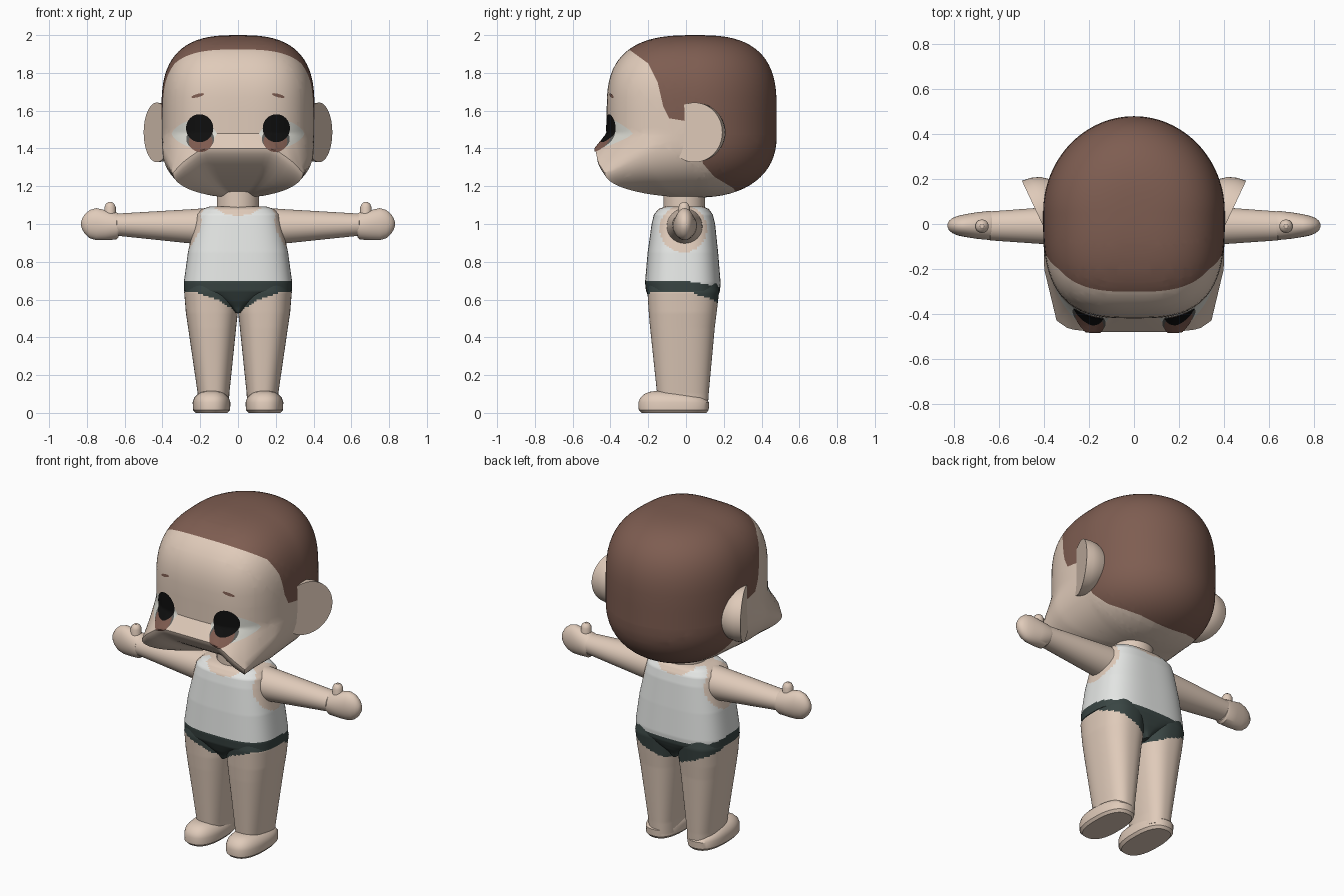
import bpy, bmesh, math
from mathutils import Vector
from mathutils.bvhtree import BVHTree

if "Cube" in bpy.data.objects:
    bpy.data.objects.remove(bpy.data.objects["Cube"])


def material(name, r, g, b):
    m = bpy.data.materials.new(name)
    m.diffuse_color = [((c / 255 + 0.055) / 1.055) ** 2.4 for c in (r, g, b)] + [1]
    m.use_nodes = True
    m.node_tree.nodes["Principled BSDF"].inputs["Base Color"].default_value = m.diffuse_color
    return m


SKIN = material("skin", 224, 203, 186)
HAIR = material("hair_brown", 126, 93, 81)
SHIRT = material("shirt_white", 228, 230, 228)
PANTS = material("underwear_dark", 57, 69, 67)
WHITE = material("eye_white", 216, 216, 208)
GREY = material("iris_grey", 95, 95, 92)
IRIS = material("iris_brown", 128, 92, 80)
BLACK = material("pupil_black", 14, 14, 14)


def finish(bm, name, mats, rule=None, angle=35):
    bmesh.ops.recalc_face_normals(bm, faces=bm.faces)
    if rule:
        for f in bm.faces:
            f.material_index = rule(f.calc_center_median())
    me = bpy.data.meshes.new(name)
    bm.to_mesh(me)
    bm.free()
    for m in mats:
        me.materials.append(m)
    ob = bpy.data.objects.new(name, me)
    bpy.context.collection.objects.link(ob)
    bpy.ops.object.select_all(action='DESELECT')
    ob.select_set(True)
    bpy.context.view_layer.objects.active = ob
    bpy.ops.object.shade_smooth_by_angle(angle=math.radians(angle))
    return ob


def interp(table, t):
    """Linear interpolation of rows keyed by their first value."""
    for a, b in zip(table, table[1:]):
        if t <= b[0]:
            k = max(0, (t - a[0]) / (b[0] - a[0]))
            return [p + (q - p) * k for p, q in zip(a[1:], b[1:])]
    return list(table[-1][1:])


def polar(a, rx, ry, p):
    """Superellipse radius in direction a."""
    return (abs(math.cos(a) / rx) ** p + abs(math.sin(a) / ry) ** p) ** (-1 / p)


def bridge(bm, rings, caps=True):
    n = len(rings[0])
    for r, q in zip(rings, rings[1:]):
        for i in range(n):
            bm.faces.new((r[i], r[(i + 1) % n], q[(i + 1) % n], q[i]))
    if caps:
        bm.faces.new(rings[0])
        bm.faces.new(rings[-1])


def loft(name, rows, mats, axis='z', side=1, p=2.0, n=40, step=1.0, rule=None):
    """Rows are (position, min1, max1, min2, max2) along the axis."""
    ts = []
    for a, b in zip(rows, rows[1:]):
        k = max(1, math.ceil((b[0] - a[0]) / step))
        ts += [a[0] + (b[0] - a[0]) * i / k for i in range(k)]
    bm = bmesh.new()
    rings = []
    for t in ts + [rows[-1][0]]:
        u0, u1, v0, v1 = interp(rows, t)
        ring = []
        for i in range(n):
            a = 2 * math.pi * i / n
            r = polar(a, 1, 1, p)
            u = (u0 + u1) / 2 + (u1 - u0) / 2 * r * math.cos(a)
            v = (v0 + v1) / 2 + (v1 - v0) / 2 * r * math.sin(a)
            x, y, z = (u, v, t) if axis == 'z' else (t, u, v)
            ring.append(bm.verts.new((x * side, y, z)))
        rings.append(ring)
    bridge(bm, rings)
    return finish(bm, name, mats, rule)


# Head: columns around a vertical axis, with a muzzle ridge across the front
CY, TOP, BOT = 0.05, 2.0, 1.14
# angle from front, ridge x, y, z, roundness of the chin below
RIDGE = [(0, 0, -.48, 1.40, 1.5), (19.7, .19, -.48, 1.40, 1.5), (29, .29, -.468, 1.33, 1.8),
         (36, .345, -.43, 1.27, 2.0), (58, .40, -.2, 1.40, 2.3), (90, .405, CY, 1.47, 2.3)]


def head_column(deg):
    s = -1 if deg < 0 else 1
    d = abs(deg)
    a = math.radians(d)
    front = d < 90
    r = polar(a, .47 if front else .43, .405, 3 if front else 2)
    ux, uy = r * math.sin(a), -r * math.cos(a)
    if front:
        rx, ry, rz, p = interp(RIDGE, d)
        ry -= CY
    else:
        rx, ry, rz, p = ux, uy, 1.47, 2.3
    pts = []
    for i in range(1, 19):
        f = math.pi / 2 * (1 - i / 18)
        k = max(0, math.cos(f)) ** (2 / 2.8)
        pts.append((ux * k, uy * k, 1.6 + .4 * math.sin(f) ** (2 / 2.8)))
    for i in range(4):
        pts.append((ux, uy, 1.57 - .03 * i))
    for i in range(1, 6):
        k = i / 5
        pts.append((ux + (rx - ux) * k, uy + (ry - uy) * k, 1.48 + (rz - 1.48) * k))
    for i in range(1, 16):
        f = math.pi / 2 * i / 16
        k = math.cos(f) ** (2 / p)
        pts.append((rx * k, ry * k, rz + (BOT - rz) * math.sin(f) ** (2 / p)))
    return [(x * s, y + CY, z) for x, y, z in pts]


bm = bmesh.new()
cols = [[bm.verts.new(c) for c in head_column(-180 + 3 * (i + 1))] for i in range(120)]
bridge(bm, list(zip(*cols)), caps=False)
for j, z in ((0, TOP), (-1, BOT)):
    pole = bm.verts.new((0, CY, z))
    for i in range(120):
        bm.faces.new((cols[i][j], cols[(i + 1) % 120][j], pole))
# Hairline seen from the side: (z, y), cut cleanly into the head
HAIRLINE = [(1.13, .29), (1.19, .25), (1.25, .15), (1.32, .09), (1.54, .03), (1.56, -.09),
            (1.62, -.12), (1.75, -.15), (1.85, -.2), (1.93, -.31), (2.1, -.31)]
for (z0, y0), (z1, y1) in zip(HAIRLINE, HAIRLINE[1:]):
    bmesh.ops.bisect_plane(bm, geom=bm.verts[:] + bm.edges[:] + bm.faces[:], dist=1e-5,
                           plane_co=(0, y0, z0), plane_no=(0, z1 - z0, y0 - y1))
surface = BVHTree.FromBMesh(bm)
finish(bm, "head", [SKIN, HAIR], lambda c: int(c.y > interp(HAIRLINE, c.z)[0]), 30)


# Eyes and brows: thin plates draped on the face
def patch(name, cx, cz, rx, rz, mat, lift, p=2.0, tilt=0.0):
    for s, label in ((1, "left"), (-1, "right")):
        bm = bmesh.new()

        def vert(u, v):
            x, z = (cx + u) * s, cz + v + tilt * u
            hit = surface.ray_cast(Vector((x, -2, z)), Vector((0, 1, 0)))[0]
            return bm.verts.new((x, hit.y - lift, z))
        rings = []
        for k in range(1, 11):
            ring = []
            for i in range(40):
                a = 2 * math.pi * i / 40
                r = polar(a, rx, rz, p) * k / 10
                ring.append(vert(r * math.cos(a), r * math.sin(a)))
            rings.append(ring)
        bridge(bm, rings, caps=False)
        mid = vert(0, 0)
        for i in range(40):
            bm.faces.new((rings[0][i], rings[0][(i + 1) % 40], mid))
        ob = finish(bm, f"{label}_{name}", [mat])
        if sum(f.normal.y for f in ob.data.polygons) > 0:
            ob.data.flip_normals()


patch("eye_white", .232, 1.478, .12, .075, WHITE, .002, 1.5)
patch("iris_rim", .2, 1.45, .074, .06, GREY, .004)
patch("iris", .198, 1.437, .063, .056, IRIS, .006)
patch("pupil", .203, 1.507, .072, .074, BLACK, .008)
patch("brow", .213, 1.68, .034, .009, HAIR, .003, 2, -.25)

# Neck
loft("neck", [(1.04, -.112, .112, -.12, .10), (1.2, -.112, .112, -.12, .10)], [SKIN])


# Torso with painted vest and underwear
def torso_rule(c):
    if c.z + .15 * max(0, c.y) < .697:
        return 2
    arm = abs(c.x) > .15 and math.hypot(c.y + .015, (c.z - .975)) < .125
    neck = math.hypot(c.x / .12, (c.z - 1.095) / .05) < 1
    return 0 if arm or neck else 1


loft("torso", [(.53, -.015, .015, -.15, .12), (.56, -.05, .05, -.165, .135),
               (.59, -.11, .11, -.185, .155), (.62, -.2, .2, -.20, .17),
               (.645, -.286, .286, -.212, .18), (.69, -.287, .287, -.217, .183),
               (.85, -.265, .265, -.203, .17), (1.0, -.232, .232, -.182, .154),
               (1.05, -.22, .22, -.17, .142), (1.08, -.19, .19, -.145, .12),
               (1.092, -.15, .15, -.11, .09)],
     [SKIN, SHIRT, PANTS], p=3, n=96, step=.008, rule=torso_rule)


# Underwear edge on the legs: a curved V, lower at the back
def leg_rule(c):
    x = min(1, abs(c.x) / .285)
    return int(c.z > .53 + .115 * (1 - (1 - x) ** 1.8) - .3 * max(0, c.y))


for s, label in ((1, "left"), (-1, "right")):
    loft(label + "_leg", [(.03, .048, .208, -.145, .115), (.1, .046, .213, -.153, .12),
                          (.45, .01, .264, -.19, .152), (.53, .001, .276, -.197, .162),
                          (.64, .0, .285, -.204, .175), (.70, .01, .27, -.195, .165)],
         [SKIN, PANTS], side=s, p=2.5, n=64, step=.01, rule=leg_rule)
    loft(label + "_foot", [(0, .055, .225, -.235, .108), (.015, .042, .238, -.25, .12),
                           (.055, .04, .24, -.252, .122), (.08, .048, .232, -.242, .10),
                           (.1, .068, .212, -.22, .03), (.111, .09, .19, -.195, -.03),
                           (.115, .11, .17, -.17, -.06)], [SKIN], side=s, p=2.5)
    loft(label + "_arm", [(.15, -.105, .09, .885, 1.085), (.25, -.10, .085, .897, 1.078),
                          (.64, -.073, .056, .938, 1.055), (.65, -.06, .045, .95, 1.04)],
         [SKIN], 'x', s)
    loft(label + "_hand", [(.632, -.07, .056, .93, 1.055), (.645, -.071, .058, .918, 1.062),
                           (.70, -.066, .052, .914, 1.073), (.75, -.058, .044, .914, 1.084),
                           (.785, -.051, .036, .925, 1.074), (.81, -.04, .026, .947, 1.053),
                           (.824, -.028, .014, .97, 1.03), (.83, -.015, .002, .988, 1.012)],
         [SKIN], 'x', s)
    loft(label + "_thumb", [(1.0, .647, .707, -.04, .02), (1.09, .647, .707, -.04, .02),
                            (1.107, .655, .699, -.032, .012), (1.116, .668, .686, -.019, -.001)],
         [SKIN], side=s, n=20)

    # Ear: slanted round disc tapering towards the head
    bm = bmesh.new()
    normal = Vector((math.cos(.44), -math.sin(.44), 0))
    across = Vector((math.sin(.44), math.cos(.44), 0))
    rings = []
    for depth, r in ((0, .158), (.04, .154), (.08, .14), (.12, .11)):
        c = Vector((.43, .045, 1.485)) - normal * depth
        ring = []
        for i in range(48):
            a = 2 * math.pi * i / 48
            v = c + across * (r * 1.03 * math.cos(a)) + Vector((0, 0, r * math.sin(a)))
            ring.append(bm.verts.new((v.x * s, v.y, v.z)))
        rings.append(ring)
    bridge(bm, rings)
    finish(bm, label + "_ear", [SKIN])
